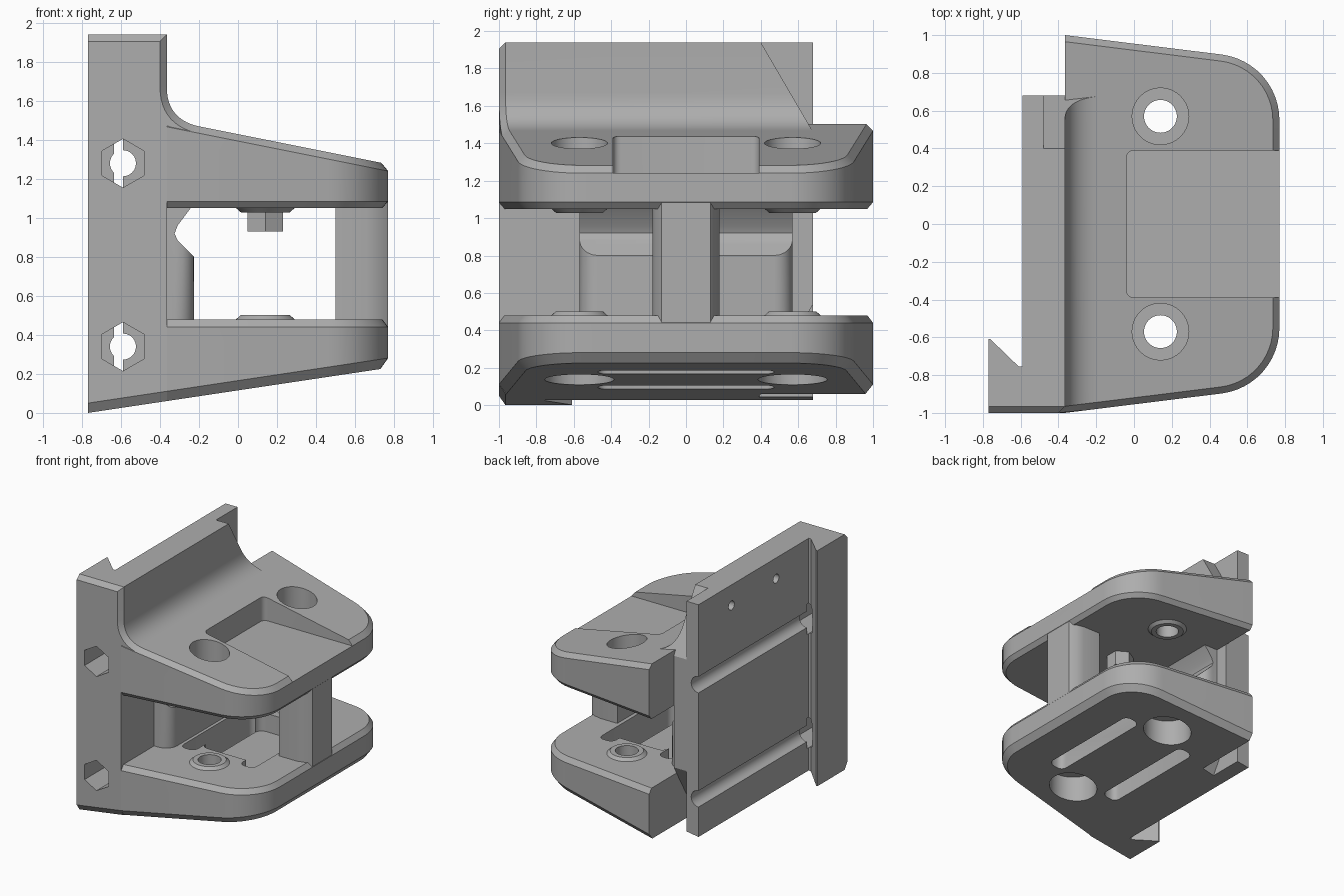
import bpy, bmesh, math
from mathutils import Matrix, Vector

cube = bpy.data.objects.get("Cube")
if cube:
    bpy.data.objects.remove(cube, do_unlink=True)

COLOR = (0.42, 0.42, 0.42, 1)
grey = bpy.data.materials.new("plain grey")
grey.use_nodes = True
grey.diffuse_color = COLOR
grey.node_tree.nodes["Principled BSDF"].inputs["Base Color"].default_value = COLOR


def finish(name, bm):
    bmesh.ops.recalc_face_normals(bm, faces=bm.faces)
    mesh = bpy.data.meshes.new(name)
    bm.to_mesh(mesh)
    bm.free()
    mesh.materials.append(grey)
    obj = bpy.data.objects.new(name, mesh)
    bpy.context.collection.objects.link(obj)
    return obj


def loft(name, rings):
    """Closed solid through rings with equal point counts."""
    bm = bmesh.new()
    loops = [[bm.verts.new(p) for p in ring] for ring in rings]
    n = len(loops[0])
    for a, b in zip(loops, loops[1:]):
        for i in range(n):
            j = (i + 1) % n
            bm.faces.new((a[i], a[j], b[j], b[i]))
    bm.faces.new(loops[0])
    bm.faces.new(loops[-1])
    return finish(name, bm)


def prism(name, pts, axis, lo, hi):
    """Extrude a 2D polygon along one axis."""
    place = {"x": lambda p, h: (h, p[0], p[1]),
             "y": lambda p, h: (p[0], h, p[1]),
             "z": lambda p, h: (p[0], p[1], h)}[axis]
    return loft(name, [[place(p, h) for p in pts] for h in (lo, hi)])


def box(name, x0, x1, y0, y1, z0, z1):
    return prism(name, [(x0, y0), (x1, y0), (x1, y1), (x0, y1)], "z", z0, z1)


def disc(cx, cy, r, n=40, turn=0.0):
    return [(cx + r * math.cos(turn + math.tau * i / n),
             cy + r * math.sin(turn + math.tau * i / n)) for i in range(n)]


def cut(target, *cutters):
    for c in cutters:
        c.hide_render = True
        mod = target.modifiers.new("cut", "BOOLEAN")
        mod.operation = "DIFFERENCE"
        mod.solver = "EXACT"
        mod.object = c
        bpy.context.view_layer.objects.active = target
        bpy.ops.object.modifier_apply(modifier=mod.name)
        bpy.data.objects.remove(c, do_unlink=True)


def bevel(obj, width, segments, test):
    """Round the edges whose two end points pass the test."""
    bm = bmesh.new()
    bm.from_mesh(obj.data)
    edges = [e for e in bm.edges if test(e.verts[0].co, e.verts[1].co)]
    bmesh.ops.bevel(bm, geom=edges, offset=width, segments=segments,
                    profile=0.5, affect="EDGES")
    bm.to_mesh(obj.data)
    bm.free()


def upright(a, b):
    return (a - b).xy.length < 0.001


WALL = -0.365      # inner face of the mounting plate
HOLE_X, HOLE_Y = 0.14, 0.57


def floor_z(x):
    return 0.15 * (x + 0.77)


def roof_z(x):
    return 1.465 - 0.2 * (x + 0.18)


# Arms: rounded outline with chamfered rims
def outline(inset):
    half = [(WALL, 1 - inset)]
    for i in range(13):
        a = math.radians(83 * (1 - i / 12))
        r = 0.35 - inset
        half.append((0.42 + r * math.cos(a), 0.55 + r * math.sin(a)))
    return half + [(x, -y) for x, y in reversed(half)]


def arm(name, levels):
    return loft(name, [[(x, y, z(x)) for x, y in outline(i)] for i, z in levels])


upper_arm = arm("upper_arm", [(0.03, lambda x: 1.05), (0, lambda x: 1.085),
                              (0, lambda x: roof_z(x) - 0.035), (0.035, roof_z)])
lower_arm = arm("lower_arm", [(0.04, floor_z), (0, lambda x: floor_z(x) + 0.05),
                              (0, lambda x: 0.44), (0.03, lambda x: 0.48)])

# Open pocket in the upper arm
pocket = box("pocket", -0.04, 0.9, -0.39, 0.39, 1.24, 1.7)
bevel(pocket, 0.04, 4, upright)
cut(upper_arm, pocket)

# Shallow pocket and two through slots in the lower arm
tray = box("tray", -0.07, 0.42, -0.38, 0.38, 0.33, 0.6)
bevel(tray, 0.06, 4, upright)
cut(lower_arm, tray)
for x0, x1 in ((-0.2, -0.07), (0.34, 0.47)):
    slot = box("slot", x0, x1, -0.47, 0.47, -0.1, 0.6)
    bevel(slot, 0.05, 4, upright)
    cut(lower_arm, slot)

# Bolt holes, counterbores and the raised rings around them
for side in (-1, 1):
    y = side * HOLE_Y
    cut(upper_arm, prism("hole", disc(HOLE_X, y, 0.087), "z", 0.9, 2),
        prism("bore", disc(HOLE_X, y, 0.15), "z", 1.2, 2))
    cut(lower_arm, prism("hole", disc(HOLE_X, y, 0.087), "z", -0.2, 0.7),
        prism("bore", disc(HOLE_X, y, 0.185), "z", -0.2, 0.33))
    for name, z, dz in (("upper_ring", 1.05, -0.022), ("lower_ring", 0.48, 0.022)):
        ring = loft(name, [[(px, py, h) for px, py in disc(HOLE_X, y, r)]
                           for r, h in ((0.15, z - dz / 2), (0.15, z),
                                        (0.125, z + dz))])
        cut(ring, prism("hole", disc(HOLE_X, y, 0.087), "z", 0.3, 1.3))

# Mounting plate with a curved root; each point carries its front chamfer
profile = [(-0.77, 0, 0, 0.05), (WALL, floor_z(WALL), 0, 0.05),
           (WALL, 1.3, 0, 0), (-0.18, 1.3, 0, 0)]
for i in range(13):
    t = i / 12
    start, ctrl, end = Vector((-0.18, 1.465)), Vector((WALL, 1.495)), Vector((WALL, 1.67))
    p = start * (1 - t) ** 2 + ctrl * 2 * t * (1 - t) + end * t * t
    a = t * math.pi / 2
    profile.append((p.x, p.y, -0.035 * math.sin(a), -0.035 * math.cos(a)))
profile += [(WALL, 1.94, -0.035, -0.035), (-0.77, 1.94, 0, -0.035)]


def taper(x):
    return max(0, x - WALL) * 0.127


plate = loft("mounting_plate", [
    [(x + dx, -1 + taper(x), z + dz) for x, z, dx, dz in profile],
    [(x, -0.965 + taper(x), z) for x, z, dx, dz in profile],
    [(x, 0.68, z) for x, z, dx, dz in profile]])

# Hooked rail along the rear edge
cut(plate, prism("rail_gap", [(-0.9, -0.61), (-0.76, -0.61), (-0.61, -0.755),
                              (-0.59, -0.755), (-0.59, 0.9), (-0.9, 0.9)], "z", -0.2, 2.2))
# Slanted corner reliefs, top and bottom
cut(plate,
    prism("top_relief", [(0.4, 1.94), (0.365, 2), (0.8, 2), (0.8, 1.254)], "x", -0.48, 0.1),
    prism("low_relief", [(0.4, 0.06), (0.33, -0.06), (0.8, -0.06), (0.8, 0.746)], "x", -0.48, 0.1))
# Lengthwise bolt channels with hexagonal heads
for z in (0.34, 1.28):
    cut(plate, prism("channel", disc(-0.59, z, 0.067, 24), "y", -1.2, 0.9),
        prism("hex_head", disc(-0.59, z, 0.125, 6, math.pi / 2), "y", -1.2, -0.73))
# Small blind holes in the rear
for y in (-0.33, 0.25):
    cut(plate, prism("pin_hole", disc(y, 1.77, 0.037, 20), "x", -0.7, -0.46))

# Raised block between the arms
block = prism("inner_block", [(WALL - 0.01, 0.47), (-0.225, 0.47), (-0.225, 0.8),
                              (-0.31, 0.885), (-0.325, 0.92), (-0.31, 0.96),
                              (-0.235, 1.06), (WALL - 0.01, 1.06)], "y", -0.57, 0.57)
bevel(block, 0.1, 5, lambda a, b: upright(a, b) and a.x > -0.23)

# Post joining the arm tips
post = prism("post", [(0.5, -0.18), (0.66, -0.18), (0.72, -0.165), (0.768, -0.13),
                      (0.768, 0.13), (0.72, 0.165), (0.66, 0.18), (0.5, 0.18)],
             "z", 0.44, 1.085)

# Hexagonal stud below the upper arm
stud = prism("hex_stud", disc(HOLE_X, 0, 0.105, 6, math.pi / 2), "z", 0.93, 1.06)

# Smooth the curved faces, keep edges sharp
for obj in bpy.context.scene.objects:
    obj.select_set(obj.type == "MESH")
bpy.context.view_layer.objects.active = plate
bpy.ops.object.shade_smooth_by_angle(angle=math.radians(25))
